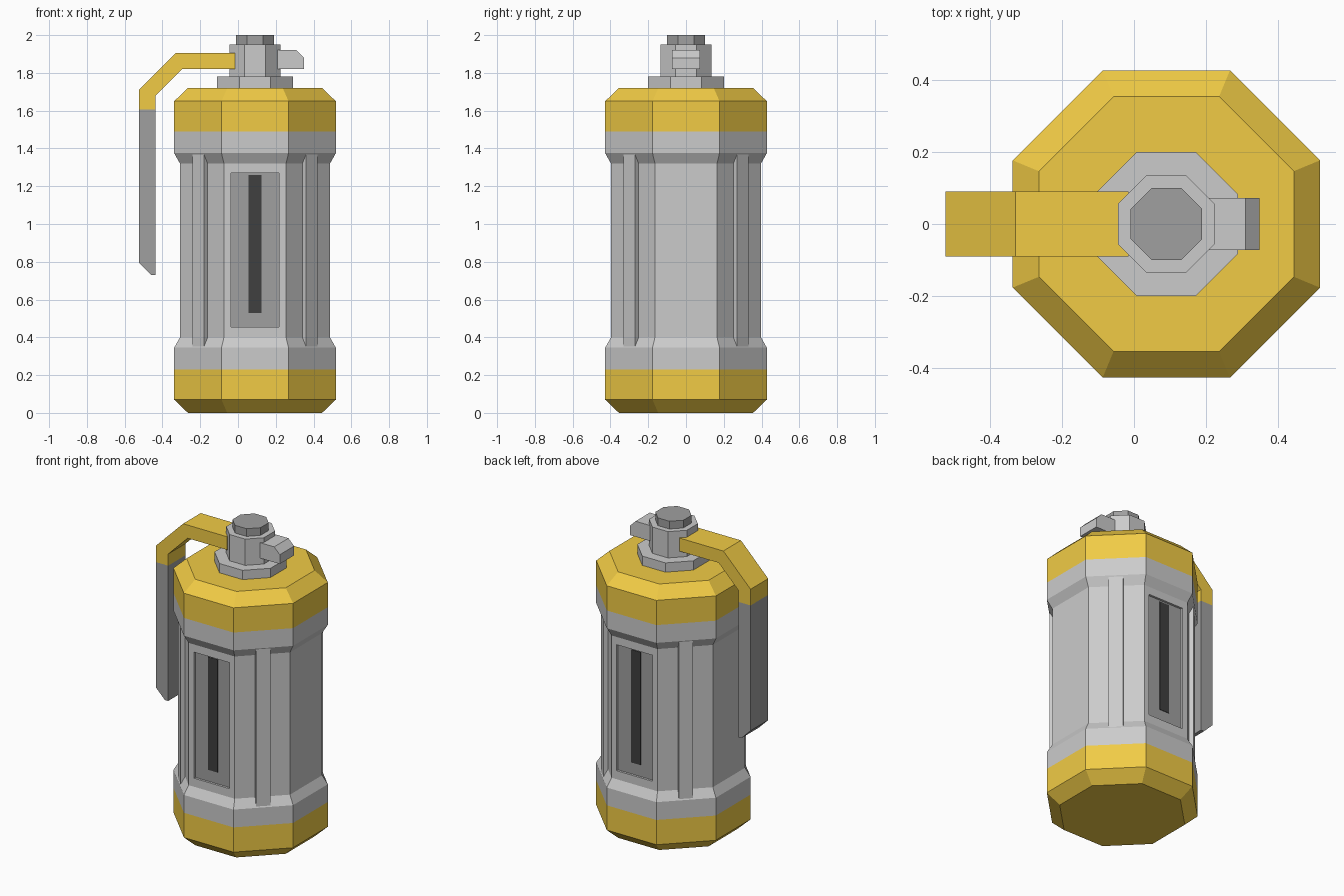
import bpy, bmesh
from math import cos, sin, pi, radians
from mathutils import Matrix, Vector

if "Cube" in bpy.data.objects:
    bpy.data.objects.remove(bpy.data.objects["Cube"])

CX = 0.09       # body axis
BODY_H = 1.72   # height of the symmetric canister


def mat(name, r, g, b):
    m = bpy.data.materials.new(name)
    m.diffuse_color = (r, g, b, 1)
    m.use_nodes = True
    m.node_tree.nodes["Principled BSDF"].inputs["Base Color"].default_value = m.diffuse_color
    return m


GOLD = mat("gold", 0.88, 0.60, 0.06)
LIGHT = mat("light_grey", 0.78, 0.78, 0.78)
GREY = mat("mid_grey", 0.61, 0.61, 0.61)
RIB = mat("rib_grey", 0.70, 0.70, 0.70)
DARK = mat("dark_grey", 0.35, 0.35, 0.35)
BLACK = mat("black", 0.05, 0.05, 0.05)


def finish(name, bm, material):
    bmesh.ops.recalc_face_normals(bm, faces=bm.faces)
    me = bpy.data.meshes.new(name)
    bm.to_mesh(me)
    bm.free()
    ob = bpy.data.objects.new(name, me)
    bpy.context.collection.objects.link(ob)
    me.materials.append(material)
    return ob


def octagon(name, profile, material):
    """Eight-sided solid from (apothem, z) rings."""
    bm = bmesh.new()
    rings = []
    for apothem, z in profile:
        r = apothem / cos(pi / 8)
        rings.append([bm.verts.new((CX + r * cos(pi / 8 + i * pi / 4),
                                    r * sin(pi / 8 + i * pi / 4), z)) for i in range(8)])
    for a, b in zip(rings, rings[1:]):
        for i in range(8):
            j = (i + 1) % 8
            bm.faces.new((a[i], a[j], b[j], b[i]))
    bm.faces.new(rings[0])
    bm.faces.new(rings[-1])
    return finish(name, bm, material)


def radial_box(name, angle, inner, outer, width, z0, z1, material):
    """Box on a body side, from inner to outer distance off the axis."""
    bm = bmesh.new()
    bmesh.ops.create_cube(bm, size=1)
    bm.transform(Matrix.Translation((CX, 0, 0)) @ Matrix.Rotation(radians(angle), 4, 'Z')
                 @ Matrix.Translation(((inner + outer) / 2, 0, (z0 + z1) / 2))
                 @ Matrix.Diagonal((outer - inner, width, z1 - z0, 1)))
    return finish(name, bm, material)


def side_plate(name, outline, half_width, material):
    """Extrude an (x, z) outline along y, centred on y = 0."""
    bm = bmesh.new()
    face = bm.faces.new([bm.verts.new((x, -half_width, z)) for x, z in outline])
    ext = bmesh.ops.extrude_face_region(bm, geom=[face])
    verts = [g for g in ext["geom"] if isinstance(g, bmesh.types.BMVert)]
    bmesh.ops.translate(bm, verts=verts, vec=Vector((0, 2 * half_width, 0)))
    return finish(name, bm, material)


# End caps and bands, mirrored top to bottom
cap = [(0.355, 0), (0.428, 0.07), (0.428, 0.23)]
band = [(0.428, 0.23), (0.428, 0.345), (0.397, 0.40)]
for end in ("lower", "upper"):
    flip = (lambda p: [(a, BODY_H - z) for a, z in p]) if end == "upper" else (lambda p: p)
    octagon(end + "_cap", flip(cap), GOLD)
    octagon(end + "_band", flip(band), LIGHT)

# Main body with a recess on front and back
body = octagon("body", [(0.397, 0.36), (0.397, 1.36)], GREY)
for side, angle in (("front", -90), ("back", 90)):
    cutter = radial_box("recess_cutter", angle, 0.38, 0.45, 0.255, 0.455, 1.27, GREY)
    cutter.hide_render = True
    mod = body.modifiers.new("recess", 'BOOLEAN')
    mod.operation = 'DIFFERENCE'
    mod.solver = 'EXACT'
    mod.object = cutter
    bpy.context.view_layer.objects.active = body
    bpy.ops.object.modifier_apply(modifier=mod.name)
    bpy.data.objects.remove(cutter)
    # Dark panel and black slot in the recess
    radial_box(side + "_panel", angle, 0.36, 0.383, 0.255, 0.455, 1.27, DARK)
    radial_box(side + "_slot", angle, 0.37, 0.386, 0.07, 0.53, 1.26, BLACK)

# Ribs on the diagonal sides
for i in range(4):
    radial_box("rib_%d" % (i + 1), 45 + 90 * i, 0.38, 0.424, 0.085, 0.35, 1.37, RIB)

# Fuse stack
octagon("collar", [(0.20, 1.72), (0.20, 1.78)], GREY)
octagon("neck", [(0.135, 1.78), (0.135, 1.95)], GREY)
octagon("fuse_cap", [(0.10, 1.95), (0.10, 2.0)], DARK)

# Safety lever, grip and stub
side_plate("lever_arm", [(-0.015, 1.905), (-0.33, 1.905), (-0.525, 1.71), (-0.525, 1.605),
                         (-0.437, 1.605), (-0.437, 1.68), (-0.297, 1.82), (-0.015, 1.82)],
           0.09, GOLD)
side_plate("lever_grip", [(-0.525, 1.605), (-0.525, 0.795), (-0.46, 0.73),
                          (-0.437, 0.73), (-0.437, 1.605)], 0.09, DARK)
side_plate("side_stub", [(0.205, 1.82), (0.35, 1.82), (0.35, 1.88), (0.31, 1.92),
                         (0.205, 1.92)], 0.073, LIGHT)
